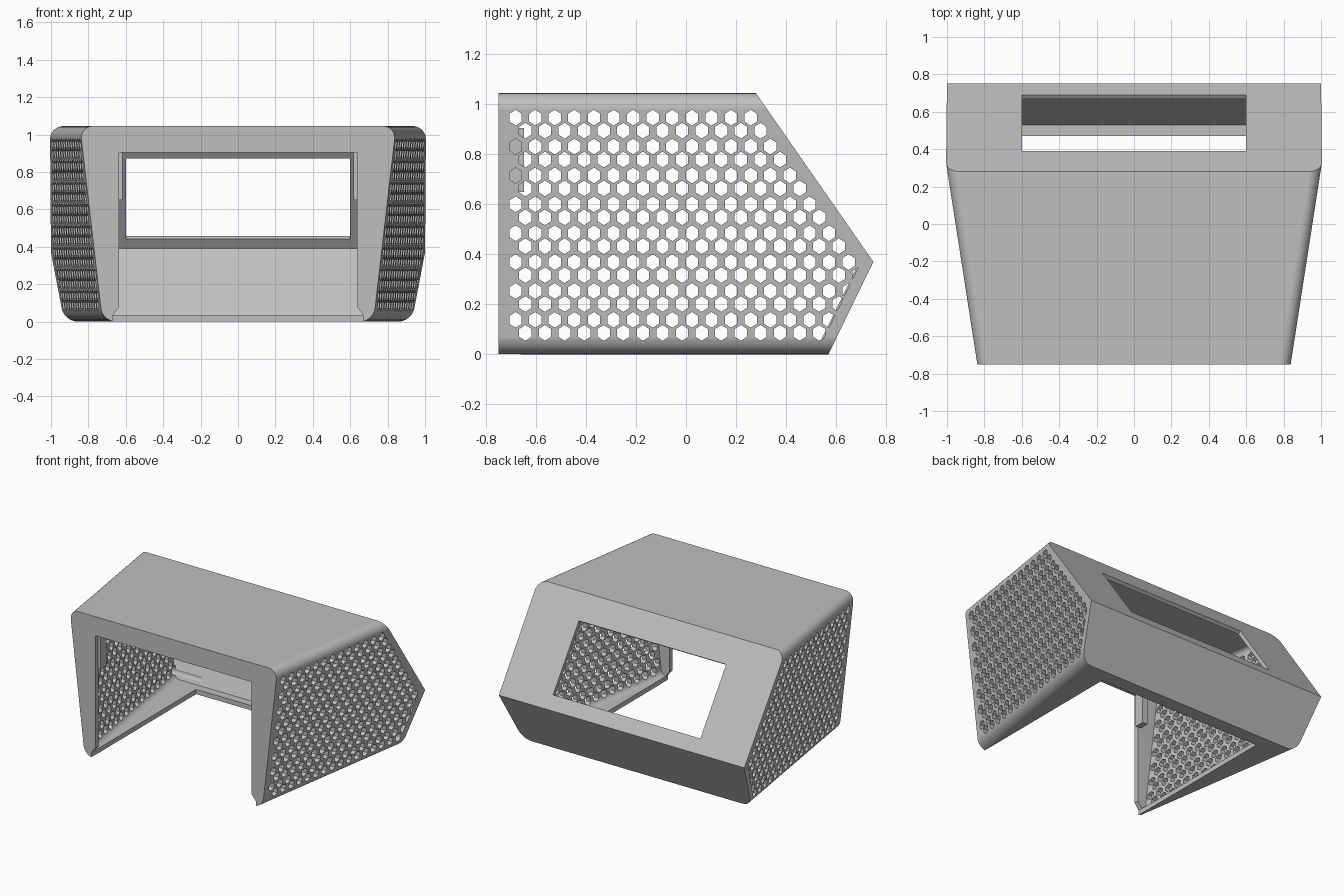
import bpy, bmesh, math
from mathutils import Vector

cube = bpy.data.objects.get("Cube")
if cube:
    bpy.data.objects.remove(cube, do_unlink=True)

grey = bpy.data.materials.new("plain grey")
grey.use_nodes = True
COLOUR = (0.52, 0.52, 0.52, 1)
grey.diffuse_color = COLOUR
grey.node_tree.nodes["Principled BSDF"].inputs["Base Color"].default_value = COLOUR


def loft(bm, a, b):
    """Closed solid between two matching loops of points."""
    va, vb = [bm.verts.new(p) for p in a], [bm.verts.new(p) for p in b]
    n = len(va)
    bm.faces.new(va[::-1])
    bm.faces.new(vb)
    for i in range(n):
        j = (i + 1) % n
        bm.faces.new((va[i], va[j], vb[j], vb[i]))


def finish(bm, name):
    bmesh.ops.recalc_face_normals(bm, faces=bm.faces[:])
    mesh = bpy.data.meshes.new(name)
    bm.to_mesh(mesh)
    bm.free()
    mesh.materials.append(grey)
    obj = bpy.data.objects.new(name, mesh)
    bpy.context.collection.objects.link(obj)
    return obj


def side(y, z):
    """Half width of the flared, leaning side panels."""
    return 1 + 0.155 * (y - 0.75) + 0.1156 * (z - 0.37)


def body(name, profile, inset, radius):
    """Side profile stretched between both side panels, long edges rounded."""
    bm = bmesh.new()
    loft(bm, [(-side(y, z) + inset, y, z) for y, z in profile],
         [(side(y, z) - inset, y, z) for y, z in profile])
    top, bottom = max(p[1] for p in profile), min(p[1] for p in profile)
    edges = []
    for e in bm.edges:
        p, q = (v.co for v in e.verts)
        if p.x * q.x > 0 and abs(p.z - q.z) < 1e-4 and (
                abs(p.z - top) < 1e-4 or abs(p.z - bottom) < 1e-4):
            edges.append(e)
    bmesh.ops.bevel(bm, geom=edges, offset=radius, segments=8, profile=0.5,
                    affect='EDGES')
    return finish(bm, name)


def prism_x(name, pts, x0, x1):
    bm = bmesh.new()
    loft(bm, [(x0, y, z) for y, z in pts], [(x1, y, z) for y, z in pts])
    return finish(bm, name)


# Outer body and the hollow inside it
shell = body("housing_shell", [(-0.75, 0), (0.57, 0), (0.75, 0.37),
                               (0.28, 1.045), (-0.75, 1.045)], 0, 0.07)
cavity = body("cavity_cutter", [(-0.715, 0.035), (0.53, 0.035), (0.703, 0.39),
                                (0.268, 1.015), (-0.715, 1.015)], 0.036, 0.04)

# Front doorway, slightly wider at the foot
half = [(0.67, -0.1), (0.67, 0.035), (0.635, 0.08), (0.635, 0.905)]
door = half + [(-x, z) for x, z in reversed(half)]
bm = bmesh.new()
loft(bm, [(x, -1, z) for x, z in door], [(x, -0.69, z) for x, z in door])
doorway = finish(bm, "doorway_cutter")

# Floor opening that leaves a lip around the sides and back
floor = prism_x("floor_cutter", [(-0.7, -0.1), (0.47, -0.1), (0.47, 0.037),
                                 (-0.7, 0.037)], -0.67, 0.67)

# Window through the sloping upper back
up = Vector((0.675, 0.47)).normalized()
low = Vector((0.37, -0.18)).normalized()
lo, hi = Vector((0.69, 0.456)), Vector((0.39, 0.887))
window = prism_x("window_cutter", [lo - up * 0.05, lo + up * 0.1, hi + up * 0.1,
                                   hi - up * 0.05], -0.6, 0.6)

# Staggered hexagonal vents, trimmed parallel to the sloping back edges
R = 0.0315
flat = bmesh.new()
for row in range(16):
    z = 0.947 - 0.1156 * (row // 2) - 0.052 * (row % 2)
    for col in range(19):
        y = -0.682 + 0.0392 * (row % 2) + 0.0784 * col
        flat.faces.new([flat.verts.new((0, y + R * 0.9 * math.sin(k * math.pi / 3),
                                        z + R * math.cos(k * math.pi / 3)))
                        for k in range(6)])
for n in (up, low):
    co = Vector((0.75, 0.37)) - n * 0.045
    bmesh.ops.bisect_plane(flat, geom=flat.verts[:] + flat.edges[:] + flat.faces[:],
                           plane_co=(0, co.x, co.y), plane_no=(0, n.x, n.y),
                           clear_outer=True)
bm = bmesh.new()
for f in flat.faces:
    if f.calc_area() > 0.15 * 2.4 * R * R:
        for s in (1, -1):
            loft(bm, [(s * 0.68, v.co.y, v.co.z) for v in f.verts],
                 [(s * 1.1, v.co.y, v.co.z) for v in f.verts])
flat.free()
vents = finish(bm, "vent_cutter")

# Cut everything out of the body
bpy.context.view_layer.objects.active = shell
for cutter in (cavity, doorway, floor, window, vents):
    cutter.hide_render = True
    mod = shell.modifiers.new("cut", 'BOOLEAN')
    mod.operation = 'DIFFERENCE'
    mod.solver = 'EXACT'
    mod.object = cutter
    bpy.ops.object.modifier_apply(modifier=mod.name)
    bpy.data.objects.remove(cutter, do_unlink=True)

bpy.ops.object.select_all(action='DESELECT')
shell.select_set(True)
bpy.ops.object.shade_smooth_by_angle(angle=math.radians(25))
weighted = shell.modifiers.new("even shading", 'WEIGHTED_NORMAL')
weighted.keep_sharp = True

# Upright tabs behind the door jambs
for s, name in ((1, "left_jamb_tab"), (-1, "right_jamb_tab")):
    prism_x(name, [(-0.72, 0.65), (-0.648, 0.65), (-0.648, 0.905),
                   (-0.72, 0.905)], s * 0.618, s * 0.66)
